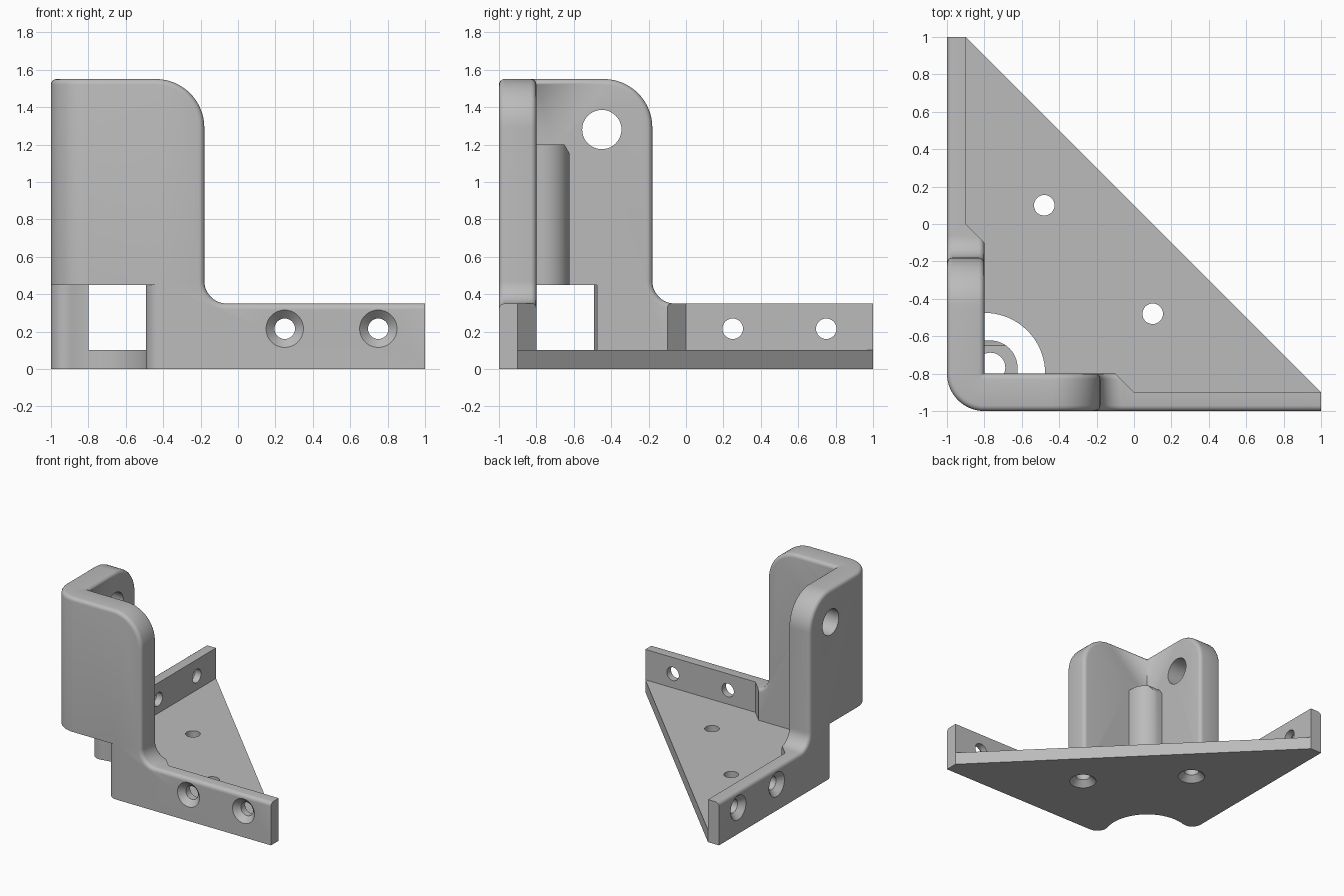
import bpy, bmesh
from math import cos, sin, pi, radians
from mathutils import Matrix, Vector

cube = bpy.data.objects.get("Cube")
if cube:
    bpy.data.objects.remove(cube, do_unlink=True)

grey = bpy.data.materials.new("plain grey")
grey.use_nodes = True
COLOR = (0.5, 0.5, 0.5, 1)
grey.diffuse_color = COLOR
grey.node_tree.nodes["Principled BSDF"].inputs["Base Color"].default_value = COLOR


def arc(cx, cy, r, a0, a1, n=12):
    angles = [radians(a0 + (a1 - a0) * i / n) for i in range(n + 1)]
    return [(cx + r * cos(a), cy + r * sin(a)) for a in angles]


def finish(bm, name):
    bmesh.ops.recalc_face_normals(bm, faces=bm.faces)
    mesh = bpy.data.meshes.new(name)
    bm.to_mesh(mesh)
    bm.free()
    mesh.materials.append(grey)
    obj = bpy.data.objects.new(name, mesh)
    bpy.context.collection.objects.link(obj)
    return obj


def extrude(bm, points, vector):
    face = bm.faces.new([bm.verts.new(p) for p in points])
    made = bmesh.ops.extrude_face_region(bm, geom=[face])["geom"]
    verts = [g for g in made if isinstance(g, bmesh.types.BMVert)]
    bmesh.ops.translate(bm, verts=verts, vec=vector)


def plan_prism(name, plan, z0, z1):
    bm = bmesh.new()
    extrude(bm, [(x, y, z0) for x, y in plan], (0, 0, z1 - z0))
    return finish(bm, name)


def combine(target, other, operation):
    mod = target.modifiers.new("combine", "BOOLEAN")
    mod.object, mod.operation, mod.solver = other, operation, "EXACT"
    bpy.context.view_layer.objects.active = target
    bpy.ops.object.modifier_apply(modifier=mod.name)
    bpy.data.objects.remove(other, do_unlink=True)


def drill(target, start, direction, profile):
    """Cut a round hole whose radius follows (depth, radius) pairs."""
    bm = bmesh.new()
    rings = []
    for depth, r in profile:
        rings.append([bm.verts.new((x, y, depth)) for x, y in arc(0, 0, r, 0, 360, 40)[:-1]])
    for low, high in zip(rings, rings[1:]):
        for i in range(len(low)):
            j = (i + 1) % len(low)
            bm.faces.new((low[i], low[j], high[j], high[i]))
    bm.faces.new(rings[0])
    bm.faces.new(rings[-1])
    turn = Vector(direction).to_track_quat("Z", "Y").to_matrix().to_4x4()
    bmesh.ops.transform(bm, matrix=Matrix.Translation(start) @ turn, verts=bm.verts)
    combine(target, finish(bm, "hole_cutter"), "DIFFERENCE")


# Upright wall: one wing with rounded rims
HEIGHT, RAIL, INNER = 1.55, 0.35, -0.8
side = [(INNER, 0), (1, 0), (1, RAIL)]
side += arc(-0.06, 0.47, 0.12, 270, 180)
side += arc(-0.44, 1.29, 0.26, 0, 90, 16) + [(INNER, HEIGHT)]
bm = bmesh.new()
extrude(bm, [(x, -1, z) for x, z in side], (0, 0.2, 0))


def is_rim(edge):
    a, b = (v.co for v in edge.verts)
    if abs(a.y - b.y) > 1e-4:
        return False
    ends = any(abs(a.x - e) + abs(b.x - e) < 1e-4 for e in (INNER, 1))
    return not ends and a.z + b.z > 1e-4


bmesh.ops.bevel(bm, geom=[e for e in bm.edges if is_rim(e)], offset=0.03,
                segments=4, profile=0.5, affect="EDGES")
end = [f for f in bm.faces if all(abs(v.co.x - INNER) < 1e-4 for v in f.verts)]
ring = list({v for f in end for v in f.verts}) + list({e for f in end for e in f.edges})
bmesh.ops.delete(bm, geom=end, context="FACES_ONLY")

# Second wing mirrored across the diagonal, joined by a turned corner
copy = bmesh.ops.duplicate(bm, geom=bm.verts[:] + bm.edges[:] + bm.faces[:])["geom"]
for v in copy:
    if isinstance(v, bmesh.types.BMVert):
        v.co.x, v.co.y = v.co.y, v.co.x
bmesh.ops.spin(bm, geom=ring, cent=(INNER, INNER, 0), axis=(0, 0, 1),
               angle=-pi / 2, steps=14, use_duplicate=False)
bmesh.ops.remove_doubles(bm, verts=bm.verts, dist=1e-4)
bracket = finish(bm, "corner_bracket")

# Thin the low rails, with a slanted step to the thick wall
trim = [(0, -0.9), (1.1, -0.9), (1.1, -0.7), (-0.2, -0.7)]
for plan in (trim, [(y, x) for x, y in trim]):
    combine(bracket, plan_prism("rail_trim", plan, -0.1, 0.6), "DIFFERENCE")

# Triangular floor plate
floor = [(-0.95, -0.95), (1, -0.95), (1, -0.9), (-0.9, 1), (-0.95, 1)]
combine(bracket, plan_prism("floor_plate", floor, 0, 0.1), "UNION")

# Corner tube with a slanted top edge
C = -0.768
tube = plan_prism("corner_tube", [(-0.85, -0.85), (C + 0.145, -0.85)]
                  + arc(C, C, 0.145, 0, 90) + [(-0.85, C + 0.145)], 0.4, 1.2)
bm = bmesh.new()
extrude(bm, [(-0.9, -0.65, 1.2), (-0.9, -0.61, 1.13), (-0.9, -0.6, 1.25), (-0.9, -0.65, 1.25)],
        (0.4, 0, 0))
combine(tube, finish(bm, "tube_slant"), "DIFFERENCE")
combine(bracket, tube, "UNION")

# Open lower corner with rounded lips
lip = arc(-0.41, -0.9176, 0.0824, 270, 163.2, 8)
opening = [(-1.2, -1.2), (-0.41, -1.2)] + lip
opening += arc(INNER, INNER, 0.325, -16.8, 106.8, 28)[1:-1]
opening += [(y, x) for x, y in reversed(lip)] + [(-1.2, -0.41)]
combine(bracket, plan_prism("corner_opening", opening, -0.1, 0.45), "DIFFERENCE")
drill(bracket, (C, C, 0.4), (0, 0, 1), [(0, 0.08), (0.801, 0.08)])

# Countersunk screw holes and the large wall hole
SCREW = [(-0.01, 0.11), (0.045, 0.055), (0.15, 0.055)]
for p in (0.25, 0.75):
    drill(bracket, (p, -1, 0.215), (0, 1, 0), SCREW)
    drill(bracket, (-1, p, 0.215), (1, 0, 0), SCREW)
for x, y in ((-0.48, 0.1), (0.1, -0.48)):
    drill(bracket, (x, y, 0), (0, 0, 1), SCREW)
drill(bracket, (-1.1, -0.45, 1.28), (1, 0, 0), [(0, 0.105), (0.4, 0.105)])

bpy.ops.object.select_all(action="DESELECT")
bracket.select_set(True)
bpy.context.view_layer.objects.active = bracket
bpy.ops.object.shade_smooth_by_angle(angle=radians(30))
